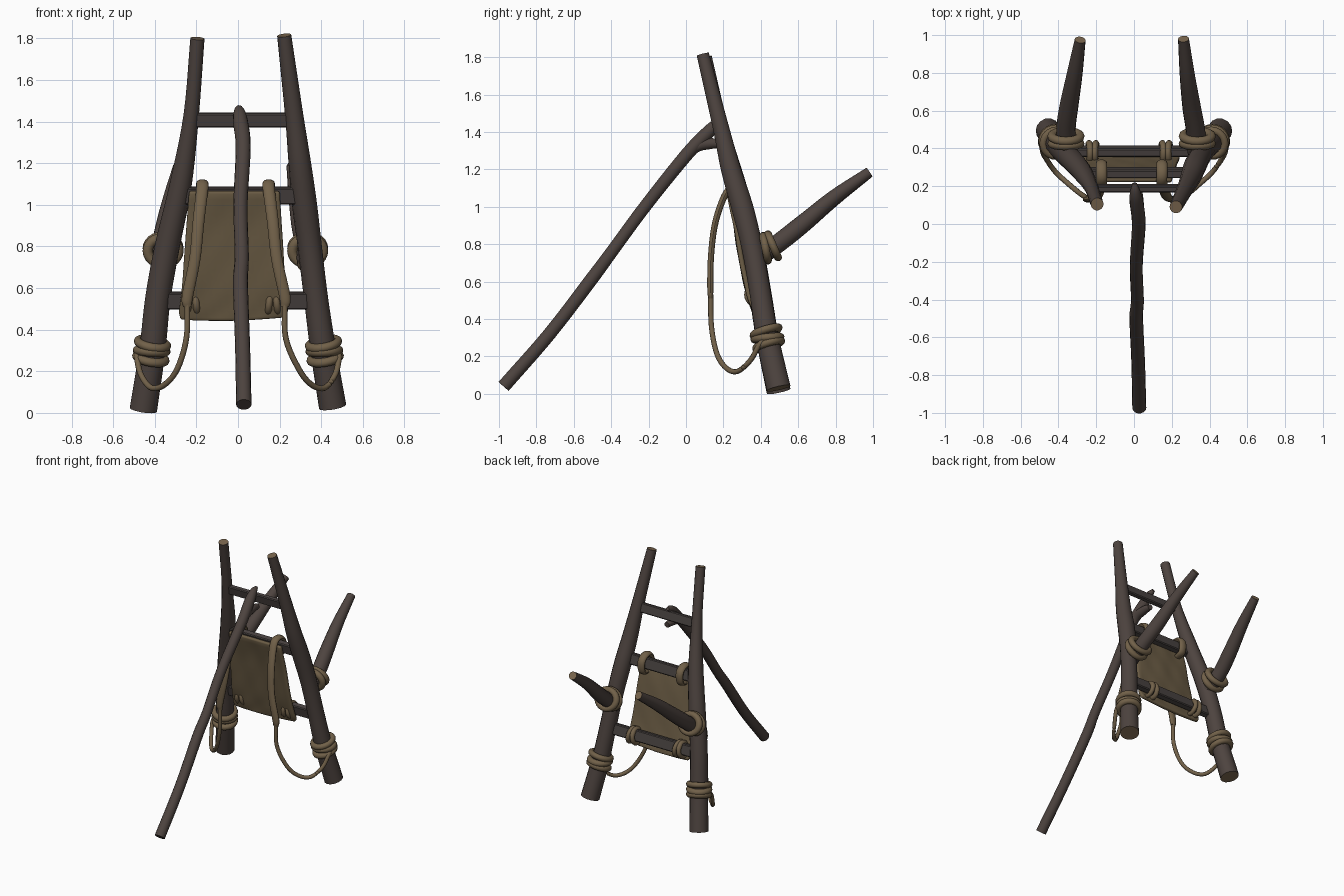
import bpy, bmesh, math
from mathutils import Vector, Matrix

old = bpy.data.objects.get("Cube")
if old:
    bpy.data.objects.remove(old, do_unlink=True)


def material(name, rgb):
    m = bpy.data.materials.new(name)
    m.use_nodes = True
    m.diffuse_color = (*rgb, 1)
    m.node_tree.nodes["Principled BSDF"].inputs["Base Color"].default_value = (*rgb, 1)
    return m


BARK = material("dark bark", (0.075, 0.057, 0.050))
GRAIN = material("cut end grain", (0.19, 0.13, 0.075))
PLANK = material("grey plank", (0.066, 0.055, 0.052))
ROPE = material("rope", (0.165, 0.118, 0.066))
CLOTH = material("canvas", (0.145, 0.106, 0.058))


def finish(bm, name, mats, smooth=True):
    bmesh.ops.recalc_face_normals(bm, faces=bm.faces)
    me = bpy.data.meshes.new(name)
    bm.to_mesh(me)
    bm.free()
    ob = bpy.data.objects.new(name, me)
    bpy.context.collection.objects.link(ob)
    for m in mats:
        me.materials.append(m)
    if smooth:
        bpy.ops.object.select_all(action='DESELECT')
        bpy.context.view_layer.objects.active = ob
        ob.select_set(True)
        bpy.ops.object.shade_smooth_by_angle(angle=math.radians(40))
    return ob


def spline(pts, steps):
    """Catmull-Rom curve through points of any dimension."""
    p = [Vector(q) for q in pts]
    p = [p[0] * 2 - p[1]] + p + [p[-1] * 2 - p[-2]]
    out = []
    for a, b, c, d in zip(p, p[1:], p[2:], p[3:]):
        for k in range(steps):
            t = k / steps
            out.append(0.5 * (2 * b + (c - a) * t + (2 * a - 5 * b + 4 * c - d) * t ** 2
                              + (3 * b - a - 3 * c + d) * t ** 3))
    return out + [p[-2]]


def tube(name, pts, mats, flat=1.0, ref=(1, 0, 0), sides=14, steps=5):
    """Sweep through (x, y, z, radius); flat squashes the cross-section, caps use the last material."""
    path = spline(pts, steps)
    bm = bmesh.new()
    rings = []
    for i, q in enumerate(path):
        tan = (path[min(i + 1, len(path) - 1)] - path[max(i - 1, 0)]).to_3d().normalized()
        u = Vector(ref)
        u = (u - tan * u.dot(tan)).normalized()
        v = tan.cross(u) * flat
        rings.append([bm.verts.new(q.to_3d() + (u * math.cos(a) + v * math.sin(a)) * q[3])
                      for a in (2 * math.pi * k / sides for k in range(sides))])
    for r0, r1 in zip(rings, rings[1:]):
        for k in range(sides):
            n = (k + 1) % sides
            bm.faces.new((r0[k], r0[n], r1[n], r1[k]))
    for r in (rings[0], rings[-1]):
        bm.faces.new(r).material_index = len(mats) - 1
    return finish(bm, name, mats)


def coils(name, centre, axis, radius, thick, count, spacing, stretch=1.0):
    """Stack of rope rings around an axis; stretch lengthens them crosswise."""
    axis = Vector(axis).normalized()
    frame = Matrix.Translation(centre) @ axis.to_track_quat('Z', 'X').to_matrix().to_4x4()
    bm = bmesh.new()
    n, m = 24, 10
    for c in range(count):
        off = (c - (count - 1) / 2) * spacing
        tilt = 0.10 * (-1) ** c
        grid = []
        for i in range(n):
            a = 2 * math.pi * i / n
            row = []
            for j in range(m):
                b = 2 * math.pi * j / m
                r = radius + thick * math.cos(b)
                x, y = r * math.cos(a), r * math.sin(a) * stretch
                row.append(bm.verts.new(frame @ Vector((x, y, off + thick * math.sin(b) + tilt * x))))
            grid.append(row)
        for i in range(n):
            for j in range(m):
                i2, j2 = (i + 1) % n, (j + 1) % m
                bm.faces.new((grid[i][j], grid[i2][j], grid[i2][j2], grid[i][j2]))
    return finish(bm, name, [ROPE])


# Side poles
tube("right_pole", [(-.455, .495, .015, .066), (-.412, .435, .3, .063), (-.385, .395, .55, .061),
                    (-.34, .35, .8, .06), (-.275, .275, 1.1, .053), (-.225, .19, 1.43, .037),
                    (-.195, .105, 1.8, .034)], [BARK, GRAIN])
tube("left_pole", [(.455, .495, .03, .066), (.41, .435, .3, .062), (.375, .395, .55, .058),
                   (.345, .35, .8, .058), (.32, .3, 1.0, .06), (.297, .24, 1.2, .054),
                   (.27, .185, 1.43, .044), (.222, .09, 1.815, .034)], [BARK, GRAIN])


# Cross rungs, leaning with the poles
def rung(name, x0, x1, y, z, thick, height):
    bm = bmesh.new()
    bmesh.ops.create_cube(bm, size=1)
    mat = (Matrix.Translation(((x0 + x1) / 2, y, z)) @ Matrix.Rotation(math.radians(13), 4, 'X')
           @ Matrix.Diagonal((x1 - x0, thick, height, 1)))
    bmesh.ops.transform(bm, matrix=mat, verts=bm.verts)
    bmesh.ops.bevel(bm, geom=bm.edges[:], offset=.006, segments=1, affect='EDGES')
    finish(bm, name, [PLANK], smooth=False)


rung("top_rung", -.22, .26, .19, 1.408, .034, .07)
rung("middle_rung", -.28, .31, .272, 1.045, .045, .08)
rung("bottom_rung", -.38, .37, .385, .54, .045, .08)

# Forked prop leg that grips the top rung
tube("prop_leg", [(.028, -.975, .04, .037), (.022, -.73, .32, .036), (.012, -.5, .62, .036),
                  (.018, -.4, .755, .034), (.012, -.22, 1.0, .034), (.025, .0, 1.275, .036),
                  (.012, .12, 1.40, .036), (.006, .175, 1.45, .026), (.003, .215, 1.468, .012)],
     [BARK, BARK])
tube("prop_fork", [(.022, -.04, 1.235, .03), (.022, .05, 1.32, .033), (.02, .13, 1.338, .03),
                   (.02, .2, 1.335, .02)], [BARK, BARK])

# Rear handles, their lashings, and the lashings near the pole feet
handles = {
    "right": [(-.352, .37, .715, .05), (-.36, .5, .81, .051), (-.345, .62, .905, .05),
              (-.315, .79, 1.045, .042), (-.285, .975, 1.18, .029)],
    "left": [(.335, .37, .715, .05), (.325, .5, .81, .051), (.305, .62, .905, .049),
             (.282, .79, 1.05, .04), (.262, .98, 1.185, .029)],
}
for side, s in (("right", -1), ("left", 1)):
    tube(side + "_handle", handles[side], [BARK, GRAIN])
    hx = -.36 if s < 0 else .335
    coils(side + "_handle_lashing", (hx, .445, .785), (0, .95, .30), .066, .022, 2, .042, 1.12)
    coils(side + "_foot_lashing", (s * .415, .435, .298), (-s * .12, -.2, 1), .07, .021, 3, .036)

# Shoulder straps looped over the middle rung, each with a thin rope to the foot lashing
for side, s, top, low in (("right", -1, -.172, -.243), ("left", 1, .148, .225)):
    mid = (top + low) / 2
    tube(side + "_strap",
         [(top, .262, .975, .026), (top, .315, .995, .028), (top, .32, 1.07, .029),
          (top, .27, 1.105, .029), (top, .215, 1.075, .029), (top * .75 + low * .25, .158, .92, .028),
          (mid, .134, .74, .027), (low, .13, .56, .027), (low, .132, .51, .02)],
         [ROPE], flat=.62)
    tube(side + "_rope",
         [(low, .132, .53, .014), (low * 1.02, .136, .36, .014), (s * .29, .165, .215, .014),
          (s * .35, .215, .138, .014), (s * .415, .275, .12, .014), (s * .465, .345, .18, .014),
          (s * .485, .39, .26, .014), (s * .48, .43, .30, .014)],
         [ROPE], ref=(.5, .6, .6), sides=10)

# Canvas back panel, sagging a little and wider at the bottom
bm = bmesh.new()
nx, nz = 16, 20
profile = spline([(.232, 1.065), (.262, .92), (.285, .77), (.312, .62), (.338, .52), (.362, .45)], 4)
grid = []
for j in range(nz + 1):
    y, z = profile[j]
    t = j / nz
    left, right = .20 + .045 * t, -.235 - .055 * t
    pull = 1 - .05 * max(0, t - .9) * 10
    row = []
    for i in range(nx + 1):
        f = i / nx
        edge = (2 * f - 1) ** 2
        x = (right + (left - right) * f) * pull
        sag = .014 * (1 - edge) * math.sin(math.pi * t)
        ripple = .003 * math.sin(f * 17 + t * 5) * math.sin(t * 13)
        row.append(bm.verts.new((x, y + sag + ripple, z - .012 * t * (1 - edge) + .012 * t * f)))
    grid.append(row)
for j in range(nz):
    for i in range(nx):
        bm.faces.new((grid[j][i], grid[j][i + 1], grid[j + 1][i + 1], grid[j + 1][i]))
panel = finish(bm, "canvas_panel", [CLOTH])
solid = panel.modifiers.new("thickness", 'SOLIDIFY')
solid.thickness, solid.offset = .026, 0
soft = panel.modifiers.new("soft_edge", 'BEVEL')
soft.width, soft.segments = .009, 2

# Paired ties holding the canvas to the bottom rung
for side, x in (("right", -.22), ("left", .168)):
    coils(side + "_canvas_tie", (x, .378, .53), (1, 0, 0), .05, .017, 2, .036, 1.0)
